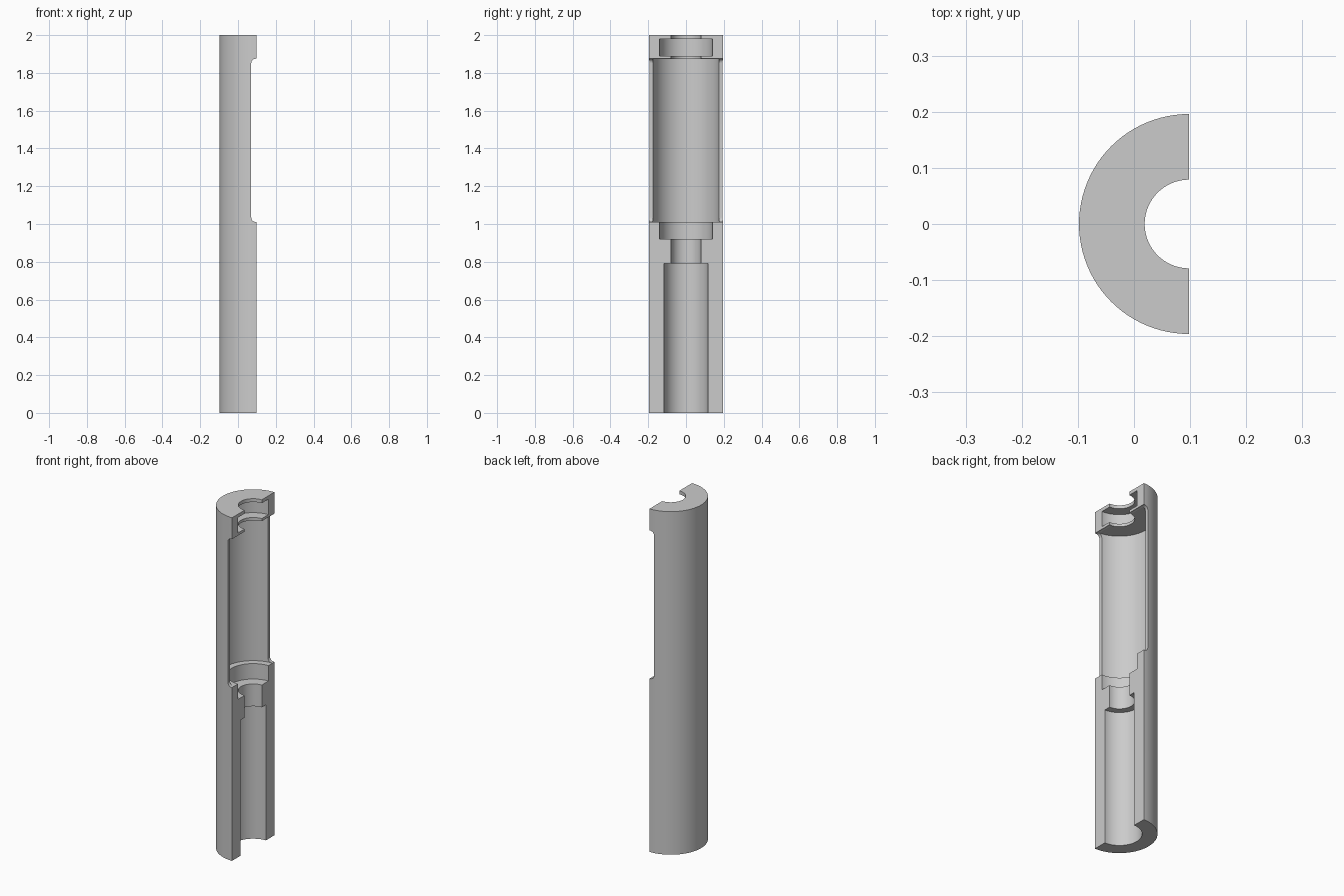
import bpy, bmesh, math

if "Cube" in bpy.data.objects:
    bpy.data.objects.remove(bpy.data.objects["Cube"])

CX, R = 0.098, 0.196      # axis position and outer radius
SEGS = 48                 # steps over the half turn
Z0, Z1 = 1.01, 1.873      # main chamber floor and ceiling

grey = bpy.data.materials.new("plain grey")
grey.diffuse_color = (0.6, 0.6, 0.6, 1)
grey.use_nodes = True
grey.node_tree.nodes["Principled BSDF"].inputs["Base Color"].default_value = grey.diffuse_color


def make_object(name, bm):
    bmesh.ops.recalc_face_normals(bm, faces=bm.faces)
    mesh = bpy.data.meshes.new(name)
    bm.to_mesh(mesh)
    bm.free()
    mesh.materials.append(grey)
    obj = bpy.data.objects.new(name, mesh)
    bpy.context.collection.objects.link(obj)
    return obj


# Sleeve wall section as (radius, height), stepped bore on the inside
section = [(R, 0), (R, 2), (0.079, 2), (0.079, 1.98), (0.14, 1.98), (0.14, 1.89),
           (0.079, 1.89), (0.079, Z1), (0.177, Z1), (0.177, Z0), (0.14, Z0),
           (0.14, 0.92), (0.079, 0.92), (0.079, 0.79), (0.117, 0.79), (0.117, 0)]

# Half sleeve: section swept through a half turn, closed by the two cut faces
bm = bmesh.new()
rings = []
for i in range(SEGS + 1):
    a = math.pi / 2 + math.pi * i / SEGS
    rings.append([bm.verts.new((CX + r * math.cos(a), r * math.sin(a), z))
                  for r, z in section])
n = len(section)
for a, b in zip(rings, rings[1:]):
    for j in range(n):
        k = (j + 1) % n
        bm.faces.new((a[j], a[k], b[k], b[j]))
bm.faces.new(rings[0])
bm.faces.new(rings[-1])
sleeve = make_object("half_sleeve", bm)

# Relief cutter: rounded recess lowering the cut faces beside the chamber
XR, F = 0.07, 0.024
lo, hi = Z0 + 0.0005, Z1 + 0.002
outline = [(0.2, lo)]
for i in range(7):
    a = math.radians(270 - 15 * i)
    outline.append((XR + F + F * math.cos(a), lo + F + F * math.sin(a)))
for i in range(7):
    a = math.radians(180 - 15 * i)
    outline.append((XR + F + F * math.cos(a), hi - F + F * math.sin(a)))
outline.append((0.2, hi))
bm = bmesh.new()
face = bm.faces.new([bm.verts.new((x, -0.3, z)) for x, z in outline])
ext = bmesh.ops.extrude_face_region(bm, geom=[face])
bmesh.ops.translate(bm, vec=(0, 0.6, 0),
                    verts=[v for v in ext["geom"] if isinstance(v, bmesh.types.BMVert)])
cutter = make_object("relief_cutter", bm)
cutter.hide_render = True
cutter.hide_set(True)

cut = sleeve.modifiers.new("relief", 'BOOLEAN')
cut.operation = 'DIFFERENCE'
cut.solver = 'EXACT'
cut.object = cutter
bpy.context.view_layer.objects.active = sleeve
sleeve.select_set(True)
bpy.ops.object.modifier_apply(modifier=cut.name)
bpy.data.objects.remove(cutter)
bpy.ops.object.shade_smooth_by_angle(angle=math.radians(30))
